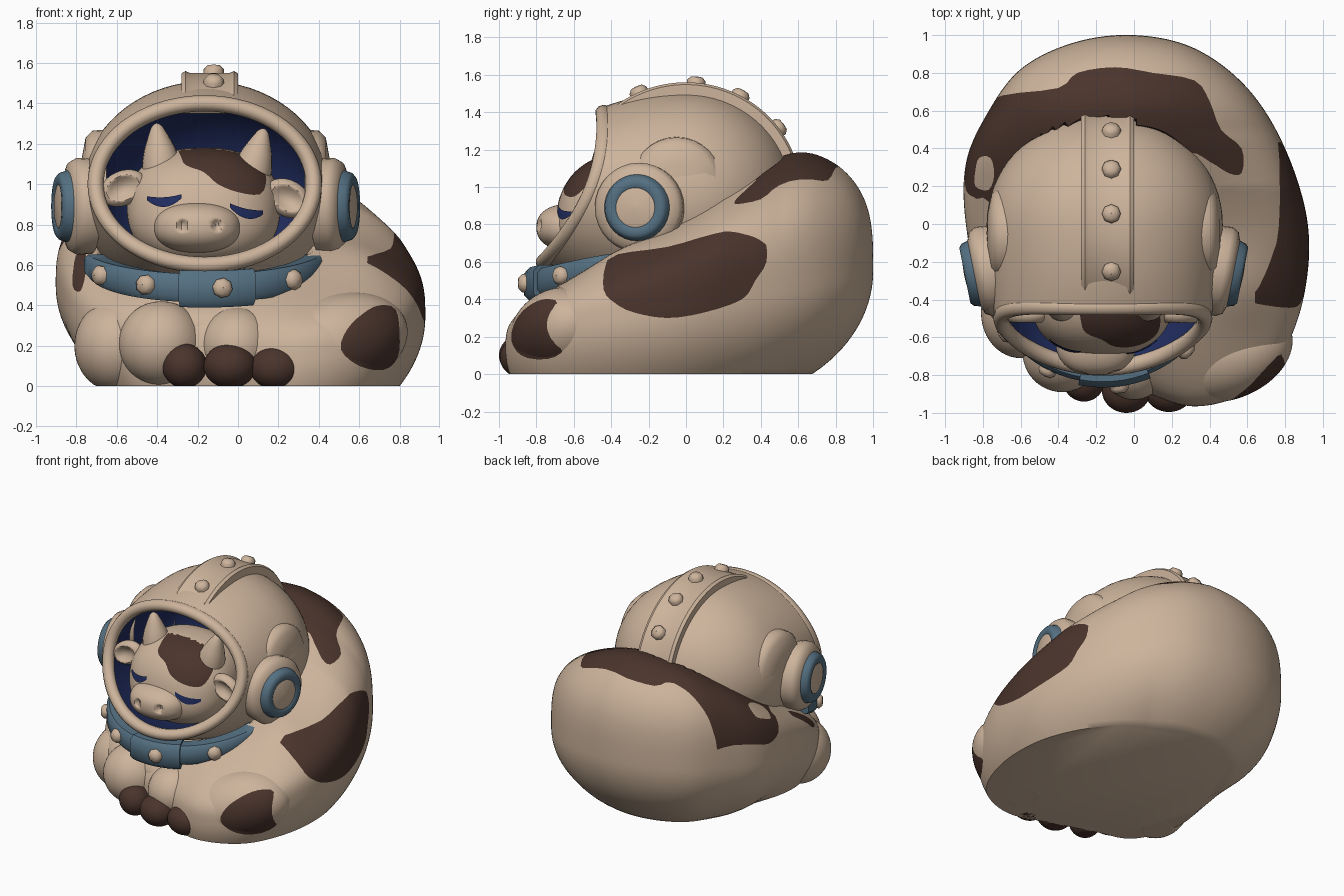
import bpy, bmesh, math
from mathutils import Vector, Euler

if "Cube" in bpy.data.objects:
    bpy.data.objects.remove(bpy.data.objects["Cube"])

def material(name, rgb):
    m = bpy.data.materials.new(name)
    m.diffuse_color = (*rgb, 1)
    m.use_nodes = True
    m.node_tree.nodes["Principled BSDF"].inputs["Base Color"].default_value = m.diffuse_color
    return m

CREAM = material("cream", (.61, .456, .332))
BROWN = material("dark brown", (.068, .034, .025))
NAVY = material("navy", (.015, .026, .115))
BLUE = material("slate blue", (.09, .163, .225))

# ---------- helpers ----------
def finish(name, bm, mats, flip=False, angle=45):
    bmesh.ops.recalc_face_normals(bm, faces=bm.faces[:])
    if flip:
        bmesh.ops.reverse_faces(bm, faces=bm.faces[:])
    me = bpy.data.meshes.new(name)
    bm.to_mesh(me)
    bm.free()
    for m in mats:
        me.materials.append(m)
    me.shade_smooth()
    me.set_sharp_from_angle(angle=math.radians(angle))
    ob = bpy.data.objects.new(name, me)
    bpy.context.collection.objects.link(ob)
    return ob

def loft(name, rings, mats, closed=True, loop=False, caps=True, flip=False, angle=45, row_mat=None):
    """Skin a list of rings; closed joins each ring, loop joins last ring to first."""
    bm = bmesh.new()
    vs = [[bm.verts.new(p) for p in r] for r in rings]
    n, m = len(vs), len(vs[0])
    for i in range(n if loop else n - 1):
        for j in range(m if closed else m - 1):
            a, b, k = vs[i], vs[(i + 1) % n], (j + 1) % m
            f = bm.faces.new((a[j], a[k], b[k], b[j]))
            if row_mat:
                f.material_index = row_mat(i)
    if caps and closed and not loop:
        bm.faces.new(vs[0])
        bm.faces.new(vs[-1])
    return finish(name, bm, mats, flip, angle)

def lathe(name, profile, origin, axis, mats, n=32, row_mat=None):
    q = Vector((0, 0, 1)).rotation_difference(Vector(axis))
    ring = lambda r, h: [Vector(origin) + q @ Vector((r * math.cos(t), r * math.sin(t), h))
                         for t in [2 * math.pi * k / n for k in range(n)]]
    return loft(name, [ring(r, h) for r, h in profile], mats, row_mat=row_mat, caps=False)

def ellipsoid(name, c, r, mats, rot=(0, 0, 0), power=1, seg=48, shape=None):
    bm = bmesh.new()
    bmesh.ops.create_uvsphere(bm, u_segments=seg, v_segments=seg * 2 // 3, radius=1)
    R = Euler([math.radians(a) for a in rot]).to_matrix()
    for v in bm.verts:
        p = Vector([math.copysign(abs(x) ** power, x) * s for x, s in zip(v.co, r)])
        if shape:
            p = shape(p)
        v.co = Vector(c) + R @ p
        v.co.z = max(v.co.z, 0)
    return finish(name, bm, mats)

def smooth_loop(pts, steps):
    """Closed Catmull-Rom curve through the points."""
    pts, res = [Vector(p) for p in pts], []
    for i in range(len(pts)):
        a, b, c, d = [pts[(i + k) % len(pts)] for k in (-1, 0, 1, 2)]
        for t in [s / steps for s in range(steps)]:
            res.append(.5 * (2 * b + (c - a) * t + (2 * a - 5 * b + 4 * c - d) * t * t
                             + (3 * b - a - 3 * c + d) * t ** 3))
    return res

def inside(x, y, poly):
    hit = False
    for (x1, y1), (x2, y2) in zip(poly, poly[1:] + poly[:1]):
        if (y1 > y) != (y2 > y) and x < (x2 - x1) * (y - y1) / (y2 - y1) + x1:
            hit = not hit
    return hit

def patch(ob, pts, i, j, cond, mat=1):
    """Cut a smooth outline, drawn on axes i and j, into the mesh and colour its inside."""
    poly = smooth_loop(pts, 3)
    bm = bmesh.new()
    bm.from_mesh(ob.data)
    for a, b in zip(poly, poly[1:] + poly[:1]):
        mid, reach = (a + b) / 2, (b - a).length / 2 + .035
        faces = []
        for f in bm.faces:
            c = f.calc_center_median()
            if abs(c[i] - mid.x) < reach and abs(c[j] - mid.y) < reach and cond(c):
                faces.append(f)
        no, co = Vector((0, 0, 0)), Vector((0, 0, 0))
        no[i], no[j] = b.y - a.y, a.x - b.x
        co[i], co[j] = a.x, a.y
        geom = faces + list({e for f in faces for e in f.edges}) + list({v for f in faces for v in f.verts})
        if faces and no.length > 1e-6:
            bmesh.ops.bisect_plane(bm, geom=geom, plane_co=co, plane_no=no.normalized(), dist=1e-5)
    for f in bm.faces:
        c = f.calc_center_median()
        if cond(c) and inside(c[i], c[j], poly):
            f.material_index = mat
    bm.to_mesh(ob.data)
    bm.free()

def table(x, pts):
    for (x0, y0), (x1, y1) in zip(pts, pts[1:]):
        if x <= x1:
            return y0 + (y1 - y0) * max(0, (x - x0) / (x1 - x0))
    return pts[-1][1]

# ---------- curled body: plan outline (x, y, height of widest point) ----------
outline = smooth_loop([
    (0, 1, .55), (.32, .93, .53), (.6, .72, .48), (.8, .4, .42), (.92, 0, .36), (.9, -.38, .3),
    (.78, -.7, .24), (.6, -.89, .18), (.31, -.965, .13), (0, -.87, .12), (-.3, -.78, .14),
    (-.58, -.7, .2), (-.8, -.4, .35), (-.89, 0, .48), (-.89, .32, .5), (-.78, .58, .52),
    (-.6, .82, .54), (-.32, .96, .55)], 12)
SLOPE = [(-1, .46), (-.85, .5), (-.68, .56), (-.3, .71), (.1, .9), (.35, 1.1), (.55, 1.25), (.74, 1.31), (1, 1.31)]
slope = lambda y: sum(table(y + d, SLOPE) for d in (-.12, -.06, 0, .06, .12)) / 5

def body_low(o, q):
    f = math.sqrt(1 - (.77 * min(1, o.z / .5) * q) ** 2)
    return Vector((o.x * f, .1 + (o.y - .1) * f, o.z * (1 - q)))

def body_top(o, p):
    s, c = math.sin(p), max(0, math.cos(p)) ** .6
    x, y = o.x * s, .1 + (o.y - .1) * s
    tilt = .15 * max(x, 0) * min(1, max(0, (y - .2) / .3))
    z = o.z + (slope(y) - tilt - o.z) * c
    z += .045 * math.exp(-((x - .6) / .2) ** 2 - ((y + .35) / .2) ** 2)     # thigh
    sink = max(0, 1 - ((x + .15) ** 2 + (y + .1) ** 2) / .3)     # hollow under the helmet
    z -= .6 * sink
    d = ((x + .155) / .59) ** 2 + (y / .545) ** 2
    if d < 1:
        z = min(z, .95 - .53 * math.sqrt(1 - d))
    return Vector((x, y, z))

rings = [[body_low(o, 1 - k / 16) for o in outline] for k in range(16)]
rings += [[body_top(o, math.pi / 2 * (1 - (k / 44) ** 1.3)) for o in outline] for k in range(44)]
body = loft("body", rings, [CREAM, BROWN])

BACK = [(-.95, .13), (-.8, .14), (-.7, .1), (-.3, .3), (.25, .38), (.4, .33), (.5, .27), (.57, .27), (.57, .4),
        (.46, .5), (.4, .65), (.32, .76), (.1, .8), (-.1, .83), (-.3, .8), (-.4, .72), (-.7, .68), (-.8, .6), (-.95, .45)]
HOLE = [(-.84, .2), (-.77, .18), (-.74, .26), (-.76, .35), (-.82, .35), (-.84, .28)]
SIDE = [(-.44, .45), (-.43, .58), (-.37, .64), (-.1, .68), (.15, .75), (.35, .78), (.42, .72), (.43, .6),
        (.37, .5), (.3, .4), (.1, .33), (-.1, .3), (-.28, .33), (-.38, .38)]
CREST = [(.3, -.6), (.6, -.55), (.64, -.4), (.64, -.25), (.72, -.1), (.765, .1), (.765, .4), (.7, .5), (.3, .5)]
FLANK = [(-.2, .3), (.8, .3), (.8, .6), (.62, .68), (.45, .66), (.3, .62), (.18, .66), (.12, .76), (0, .8), (-.2, .8)]
KNEE = [(.51, .18), (.54, .28), (.62, .36), (.7, .4), (.78, .38), (.8, .26), (.79, .14), (.72, .08), (.6, .1)]
LEFT = [(-.82, .5), (-.78, .47), (-.755, .56), (-.755, .66), (-.8, .66)]
on_top = lambda c: c.z > .5
on_knee = lambda c: c.y < -.56
patch(body, SIDE, 1, 2, lambda c: c.x > .4)
patch(body, CREST, 0, 1, lambda c: c.z > .45, 0)
patch(body, BACK, 0, 1, on_top)
patch(body, HOLE, 0, 1, on_top, 0)
patch(body, FLANK, 1, 2, lambda c: c.x < -.5, 0)
patch(body, KNEE, 0, 2, on_knee)
patch(body, LEFT, 0, 2, lambda c: c.y < -.1)

# ---------- legs, chest and hooves ----------
ellipsoid("chest", (-.12, -.47, .28), (.42, .32, .18), [CREAM])
ellipsoid("left_haunch", (-.6, -.47, .2), (.21, .24, .23), [CREAM])
ellipsoid("left_foreleg", (-.38, -.68, .21), (.21, .21, .21), [CREAM])
ellipsoid("right_foreleg", (0, -.72, .2), (.19, .21, .19), [CREAM])
hind = ellipsoid("right_hind_leg", (.49, -.68, .21), (.37, .25, .24), [CREAM, BROWN], rot=(0, -17, 20), seg=72)
patch(hind, KNEE, 0, 2, on_knee)
for name, c, r in [("left_hoof", (-.265, -.83, .1), (.11, .11, .11)),
                   ("middle_hoof", (-.04, -.88, .1), (.13, .12, .11)),
                   ("right_hoof", (.185, -.89, .09), (.125, .105, .105))]:
    ellipsoid(name, c, r, [BROWN])

# ---------- helmet shell with tilted face opening ----------
N = 72
ANG = [2 * math.pi * k / N for k in range(N)]
def rim_point(t, grow=0):
    s = math.sin(t)
    return Vector((-.165 + (.54 + grow) * math.cos(t), -.5 + .16 * s - .1 * s * s, 1 + (.4 + grow) * s))

def helmet(name, k, mat, flip, grow):
    rs = []
    for i in range(19):                                          # rounded back
        p = max(.01, math.pi / 2 * i / 18)
        rs.append([Vector((-.155 + .625 * k * math.sin(p) * math.cos(t), .58 * k * math.cos(p),
                           .95 + .56 * k * math.sin(p) * math.sin(t))) for t in ANG])
    widest = rs[-1]
    for i in range(1, 11):                                       # front, narrowing to the rim
        u = i / 10
        ring = []
        for t, w in zip(ANG, widest):
            r = rim_point(t, grow)
            g = w.lerp(r, u * u)
            g.y = w.y + (r.y - w.y) * u
            ring.append(g)
        rs.append(ring)
    loft(name, rs, [mat], caps=False, flip=flip)

helmet("helmet", 1, CREAM, False, .03)
helmet("helmet_lining", .86, NAVY, True, -.02)

rim = []
for t in ANG:
    p = rim_point(t)
    out = Vector((math.cos(t), 0, math.sin(t)))
    rim.append([p + out * .04 * math.cos(a) + Vector((0, .045 * math.sin(a), 0))
                for a in [math.pi * k / 5 for k in range(10)]])
loft("helmet_rim", rim, [CREAM], loop=True, angle=60)

# raised strap over the crown, with studs
def strap_point(deg, dx=0, k=1):
    t = math.radians(deg)
    return Vector((-.14 + dx, .62 * k * math.cos(t), .95 + .61 * k * math.sin(t)))
SECTION = [(-.14, .87), (-.14, .98), (-.12, 1), (-.1, .985), (.1, .985), (.12, 1), (.14, .98), (.14, .87)]
loft("crown_strap", [[strap_point(d, x, k) for x, k in SECTION] for d in range(14, 132, 3)], [CREAM])
STUD = [(.05, -.03), (.05, .02), (.032, .04), (.001, .043)]
for d in (37, 62, 85, 114):
    p = strap_point(d, .02, .985)
    lathe("strap_stud", STUD, p, p - Vector((p.x, 0, .95)), [CREAM], n=8)

# side pads and ear cups
CUP = [(.235, .575), (.24, .65), (.22, .685), (.178, .7), (.167, .735), (.15, .75), (.116, .75),
       (.106, .744), (.09, .749), (.001, .754)]
PAD = [(.25, .49), (.245, .56), (.21, .595), (.1, .615), (.001, .62)]
for side, s in (("left", -1), ("right", 1)):
    lathe(side + "_pad", PAD, (-.16, -.05, 1.02), (s, 0, 0), [CREAM])
    lathe(side + "_ear_cup", CUP, (-.16, -.125, .89), (s, -.2, 0), [CREAM, BLUE],
          row_mat=lambda i: 1 if 3 <= i <= 6 else 0)

# ---------- collar ----------
def collar_point(a, out=0, up=0):
    return Vector((-.165 + (.56 + out) * math.sin(a), -.3 - (.5 + out) * math.cos(a),
                   .615 - .13 * math.cos(a) + up * (1 - .3 * (a / 1.47) ** 4)))
BAND = [(-.06, -.07), (.02, -.07), (.04, -.045), (.04, .045), (.02, .07), (-.06, .07)]
loft("collar", [[collar_point(math.radians(d), o, u) for o, u in BAND] for d in range(-84, 85, 4)], [BLUE])
loft("collar_buckle", [[collar_point(math.radians(d), o * 1.5 + .005, u * 1.3 - .005) for o, u in BAND]
                       for d in range(-12, 27, 3)], [BLUE])
for a, o in ((-59, .035), (-29, .035), (8, .06), (47, .035)):
    a = math.radians(a)
    lathe("collar_stud", STUD, collar_point(a, o), (math.sin(a), -math.cos(a), 0), [CREAM], n=8)

# ---------- head, leaning back at the brow ----------
HC, HR, E, LEAN = Vector((-.17, -.38, .885)), Vector((.38, .31, .295)), .85, .2
def head_shape(p):
    p.y += LEAN * p.z
    return p
head = ellipsoid("head", HC, HR, [CREAM, BROWN], power=E, seg=72, shape=head_shape)
BLAZE = [(-.29, 1.25), (-.28, 1.13), (-.25, 1.09), (-.17, 1.06), (-.1, 1.0), (0, .96), (.11, .95), (.14, 1.02),
         (.12, 1.08), (.06, 1.16), (.02, 1.25)]
patch(head, BLAZE, 0, 2, lambda c: c.y < -.4)

def snout_shape(p):                                              # press in two nostrils
    if p.y < 0:
        for x in (-.075, .095):
            p.y += .03 * max(0, 1 - ((p.x - x) / .025) ** 2 - ((p.z - .01) / .035) ** 2)
    return p
ellipsoid("snout", (-.2, -.62, .785), (.215, .18, .125), [CREAM], power=.88, seg=96, shape=snout_shape)

def ear_shape(p):                                                # scooped front
    if p.y < 0:
        p.y += .05 * max(0, 1 - (p.x / .085) ** 2 - (p.z / .06) ** 2)
    return p
ellipsoid("left_ear", (-.57, -.48, .98), (.12, .06, .085), [CREAM], rot=(0, -25, 0), shape=ear_shape)
ellipsoid("right_ear", (.245, -.48, .93), (.12, .06, .09), [CREAM], rot=(0, 30, 0), shape=ear_shape)

HORN = [(.1, -.06), (.092, .02), (.075, .08), (.05, .14), (.028, .185), (.012, .2), (.001, .203)]
lathe("left_horn", HORN, (-.38, -.42, 1.1), (-.12, 0, 1), [CREAM], n=20)
lathe("right_horn", HORN, (.075, -.42, 1.08), (.28, 0, 1), [CREAM], n=20)

# closed eyes: thin crescents hugging the face
def on_face(x, z):
    k = 2 / E
    d = 1 - abs((x - HC.x) / HR.x) ** k - abs((z - HC.z) / HR.z) ** k
    return Vector((x, HC.y - HR.y * max(d, 0) ** (1 / k) + LEAN * (z - HC.z) - .008, z))
for name, x0, x1, z0, z1 in (("left_eye", -.45, -.28, .93, .94), ("right_eye", -.04, .125, .895, .86)):
    rows = []
    for k in range(17):
        t = k / 16
        bow = 1 - (2 * t - 1) ** 2
        zc, h = z0 + (z1 - z0) * t - .024 * bow, .01 + .014 * bow
        rows.append([on_face(x0 + (x1 - x0) * t, zc + h * v) for v in (-1, -.5, 0, .5, 1)])
    loft(name, rows, [NAVY], closed=False)
